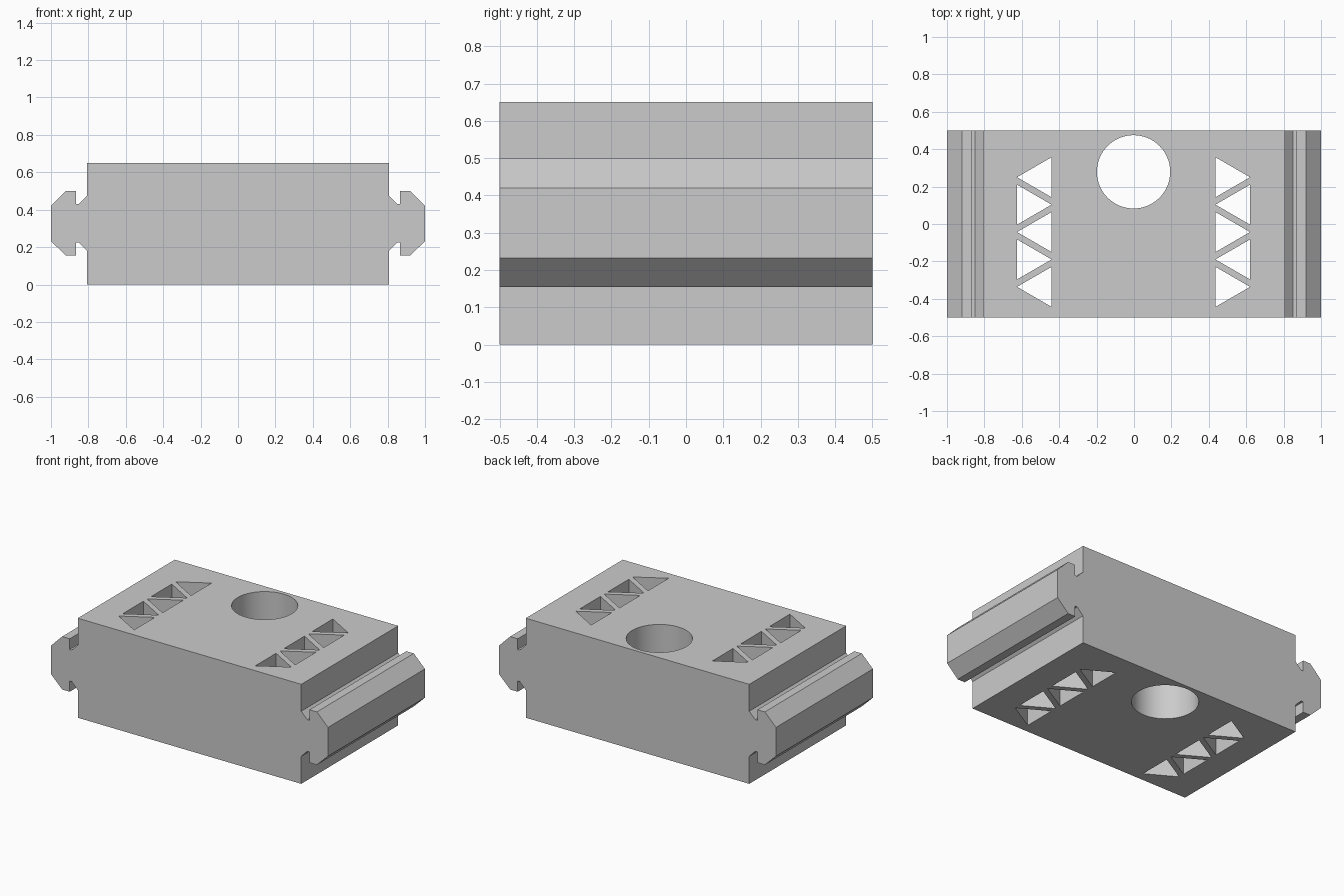
import bpy, bmesh, math
from mathutils import Vector

cube = bpy.data.objects.get("Cube")
if cube:
    bpy.data.objects.remove(cube, do_unlink=True)

grey = bpy.data.materials.new("light grey")
grey.use_nodes = True
colour = (0.6, 0.6, 0.6, 1)
grey.diffuse_color = colour
grey.node_tree.nodes["Principled BSDF"].inputs["Base Color"].default_value = colour


def add_prism(bm, points, sweep):
    """Extrude a closed outline along a vector."""
    face = bm.faces.new([bm.verts.new(p) for p in points])
    ext = bmesh.ops.extrude_face_region(bm, geom=[face])
    verts = [g for g in ext["geom"] if isinstance(g, bmesh.types.BMVert)]
    bmesh.ops.translate(bm, verts=verts, vec=Vector(sweep))


def make_object(name, bm):
    bmesh.ops.recalc_face_normals(bm, faces=bm.faces)
    mesh = bpy.data.meshes.new(name)
    bm.to_mesh(mesh)
    bm.free()
    mesh.materials.append(grey)
    obj = bpy.data.objects.new(name, mesh)
    bpy.context.collection.objects.link(obj)
    return obj


DEPTH, HEIGHT = 1.0, 0.65
MID_X = -0.0025

# Block and side rails share one cross-section: right half, then its mirror
half = [(0.807, 0), (0.807, 0.18), (0.851, 0.224), (0.866, 0.224),
        (0.866, 0.154), (0.92, 0.154), (1, 0.232), (1, 0.42),
        (0.92, 0.5), (0.866, 0.5), (0.866, 0.43), (0.851, 0.43),
        (0.807, 0.474), (0.807, HEIGHT)]
outline = half + [(-x, z) for x, z in reversed(half)]
bm = bmesh.new()
add_prism(bm, [(x, -DEPTH / 2, z) for x, z in outline], (0, DEPTH, 0))
block = make_object("railed_block", bm)

# Through holes: one round bore and two strips of alternating triangles
bm = bmesh.new()
low, sweep = -0.1, (0, 0, HEIGHT + 0.2)
SIDES = 64
add_prism(bm, [(MID_X + 0.196 * math.cos(math.tau * i / SIDES),
                0.279 + 0.196 * math.sin(math.tau * i / SIDES), low)
               for i in range(SIDES)], sweep)
INNER, OUTER, HALF_BASE = 0.438, 0.623, 0.107
for side in (-1, 1):
    for i in range(5):
        y = 0.25 - 0.1465 * i
        base, apex = (INNER, OUTER) if i % 2 == 0 else (OUTER, INNER)
        add_prism(bm, [(MID_X + side * base, y - HALF_BASE, low),
                       (MID_X + side * apex, y, low),
                       (MID_X + side * base, y + HALF_BASE, low)], sweep)
cutter = make_object("hole_cutter", bm)
cutter.hide_render = True

cut = block.modifiers.new("holes", "BOOLEAN")
cut.operation = "DIFFERENCE"
cut.solver = "EXACT"
cut.object = cutter
bpy.ops.object.select_all(action="DESELECT")
bpy.context.view_layer.objects.active = block
block.select_set(True)
bpy.ops.object.modifier_apply(modifier=cut.name)
bpy.data.objects.remove(cutter, do_unlink=True)

# Smooth bore wall, crisp edges elsewhere
bpy.ops.object.shade_smooth_by_angle(angle=math.radians(30))
